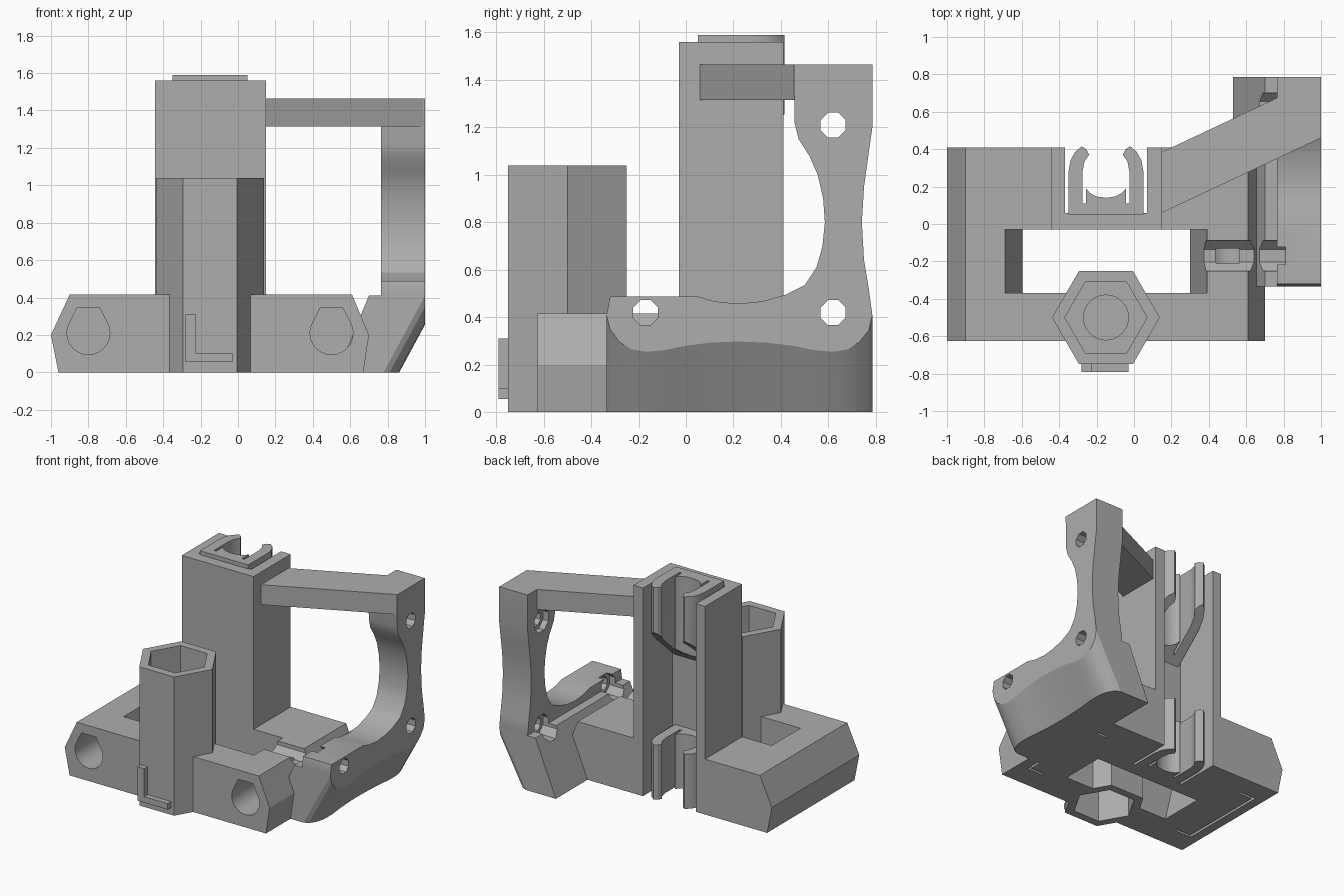
import bpy, bmesh, math
from mathutils import Vector

if "Cube" in bpy.data.objects:
    bpy.data.objects.remove(bpy.data.objects["Cube"])

grey = bpy.data.materials.new("plain_grey")
grey.use_nodes = True
COLOR = (0.42, 0.42, 0.42, 1)
grey.diffuse_color = COLOR
grey.node_tree.nodes["Principled BSDF"].inputs["Base Color"].default_value = COLOR

CX = -0.15          # centre line of the towers
AXES = {"x": lambda a, b, t: (t, a, b),
        "y": lambda a, b, t: (a, t, b),
        "z": lambda a, b, t: (a, b, t)}


def loft(name, rings):
    """Skin a row of equal-length rings and cap both ends."""
    bm = bmesh.new()
    rows = [[bm.verts.new(p) for p in ring] for ring in rings]
    n = len(rows[0])
    for a, b in zip(rows, rows[1:]):
        for i in range(n):
            j = (i + 1) % n
            bm.faces.new((a[i], a[j], b[j], b[i]))
    bm.faces.new(rows[0])
    bm.faces.new(rows[-1])
    bmesh.ops.recalc_face_normals(bm, faces=bm.faces)
    mesh = bpy.data.meshes.new(name)
    bm.to_mesh(mesh)
    bm.free()
    mesh.materials.append(grey)
    obj = bpy.data.objects.new(name, mesh)
    bpy.context.collection.objects.link(obj)
    return obj


def prism(name, axis, profile, start, end):
    put = AXES[axis]
    return loft(name, [[put(a, b, t) for a, b in profile] for t in (start, end)])


def box(name, x0, x1, y0, y1, z0, z1):
    return prism(name, "z", [(x0, y0), (x1, y0), (x1, y1), (x0, y1)], z0, z1)


def ngon(ca, cb, r, sides, turn=0.0):
    angles = [math.tau * (i + turn) / sides for i in range(sides)]
    return [(ca + r * math.cos(t), cb + r * math.sin(t)) for t in angles]


def cut(obj, cutters):
    for c in cutters:
        m = obj.modifiers.new("cut", "BOOLEAN")
        m.operation, m.solver, m.object = "DIFFERENCE", "EXACT", c
    dg = bpy.context.evaluated_depsgraph_get()
    mesh = bpy.data.meshes.new_from_object(obj.evaluated_get(dg))
    obj.modifiers.clear()
    obj.data = mesh


def smooth(obj, degrees=30):
    bpy.ops.object.select_all(action="DESELECT")
    obj.select_set(True)
    bpy.context.view_layer.objects.active = obj
    bpy.ops.object.shade_smooth_by_angle(angle=math.radians(degrees))


# Carriage base with rod holes, belt opening and clip channel
base = prism("carriage_base", "y", [(-0.96, 0), (-1, 0.2), (-0.9, 0.415), (0.61, 0.415),
                                    (0.7, 0.2), (0.67, 0)], -0.625, 0.41)
opening = prism("opening_cutter", "y", [(-0.572, -0.1), (-0.713, 0.515), (0.413, 0.515),
                                        (0.277, -0.1)], -0.37, -0.03)
channel = box("channel_cutter", CX - 0.22, CX + 0.22, 0.06, 0.6, -0.1, 2)
rod_cutters = []
for x in (-0.8, 0.5):
    arc = [(x + 0.115 * math.cos(t), 0.21 + 0.115 * math.sin(t))
           for t in (math.radians(150 + 240 * i / 16) for i in range(17))]
    teardrop = arc + [(x + 0.06, 0.345), (x - 0.06, 0.345)]
    rod_cutters.append(prism("rod_cutter", "y", teardrop, -0.7, 0.3))

# Thin bracket-shaped slots in the underside
slot_cutters = []
for x, side in ((-0.88, 1), (0.58, -1)):
    slot_cutters.append(box("slot_cutter", x - 0.01, x + 0.01, -0.45, 0.25, -0.1, 0.06))
    for y in (-0.45, 0.23):
        a, b = sorted((x, x + side * 0.13))
        slot_cutters.append(box("slot_cutter", a, b, y, y + 0.02, -0.1, 0.06))

# Hexagonal tower with stepped pocket
hex_tower = prism("hex_tower", "z", ngon(CX, -0.5, 0.288, 6), 0, 1.04)
top_pocket = prism("pocket_cutter", "z", ngon(CX, -0.5, 0.22, 6), 0.5, 1.2)
round_pocket = prism("round_cutter", "z", ngon(CX, -0.5, 0.12, 32), 0.42, 0.6)
low_pocket = prism("low_pocket_cutter", "z", ngon(CX, -0.5, 0.22, 6), -0.1, 0.25)
cut(hex_tower, [top_pocket, round_pocket, low_pocket])

# Raised corner mark on the tower front
prism("corner_mark", "y", [(-0.28, 0.055), (-0.03, 0.055), (-0.03, 0.1), (-0.225, 0.1),
                           (-0.225, 0.31), (-0.28, 0.31)], -0.79, -0.745)

# Tall channel tower
tall_tower = box("tall_tower", CX - 0.295, CX + 0.3, -0.03, 0.41, 0.2, 1.56)
cut(tall_tower, [channel])

# Spring clips: half profile mirrored about the tower centre
half = [(0.2, 0.05), (0.2, 0.28), (0.19, 0.34), (0.165, 0.385), (0.13, 0.415), (0.105, 0.4),
        (0.09, 0.37), (0.115, 0.335), (0.125, 0.28), (0.125, 0.11), (0.107, 0.11),
        (0.107, 0.19), (0.085, 0.165), (0.05, 0.147), (0, 0.14)]
profile = [(CX + a, b) for a, b in half] + [(CX - a, b) for a, b in reversed(half[:-1])]
smooth(prism("lower_clip", "z", profile, 0, 0.41))
upper_clip = prism("upper_clip", "z", profile, 1.25, 1.59)
for v in upper_clip.data.vertices:
    if v.co.z < 1.4:
        v.co.z -= (0.41 - v.co.y) * 0.9
smooth(upper_clip)

# Diagonal beam to the fan plate
prism("diagonal_beam", "z", [(0.1, 0.037), (0.15, 0.06), (1, 0.46), (1, 0.785),
                             (0.15, 0.385), (0.1, 0.361)], 1.315, 1.465)

# Fan plate outline, lower edge shared with the slanted foot
lower_edge = [(-0.335, 0.41), (-0.32, 0.35), (-0.28, 0.295), (-0.23, 0.265), (-0.17, 0.255),
              (-0.1, 0.26), (0, 0.28), (0.1, 0.293), (0.22, 0.298), (0.34, 0.293),
              (0.45, 0.28), (0.55, 0.26), (0.62, 0.255), (0.68, 0.265), (0.73, 0.295),
              (0.77, 0.345), (0.785, 0.41)]
outer_edge = [(0.77, 0.52), (0.75, 0.64), (0.741, 0.8), (0.75, 0.95), (0.768, 1.08),
              (0.785, 1.2), (0.785, 1.465), (0.455, 1.465)]
inner_edge = [(0.457, 1.22), (0.475, 1.15), (0.52, 1.08), (0.555, 1.0), (0.578, 0.9),
              (0.585, 0.8), (0.575, 0.7), (0.55, 0.61), (0.5, 0.535), (0.42, 0.495),
              (0.32, 0.467), (0.22, 0.457), (0.12, 0.467), (0.05, 0.488), (-0.32, 0.488)]
fan_plate = prism("fan_plate", "x", lower_edge + outer_edge + inner_edge, 0.765, 1)
foot = loft("slanted_foot", [[(1, y, z), (1 - 0.54 * z, y, 0), (0.53, y, 0),
                              (0.7, y, 0.41), (0.765, y, 0.41)] for y, z in lower_edge])

# Screw holes and screw head recesses
holes, recesses = [], []
for y, z, start in ((-0.17, 0.42, 0.36), (0.62, 0.42, 0.6), (0.62, 1.21, 0.7)):
    holes.append(prism("hole_cutter", "x", ngon(y, z, 0.057, 8, 0.5), 0.5, 1.1))
    recesses.append(prism("recess_cutter", "x", ngon(y, z, 0.088, 8, 0.5), start, 0.81))

cut(fan_plate, holes + recesses)
cut(foot, holes[:2] + recesses[:2])
cut(base, [opening, channel, low_pocket, recesses[0]] + rod_cutters + slot_cutters)
for part in (fan_plate, foot, base, hex_tower):
    smooth(part, 25)

# Remove the helper solids
for obj in list(bpy.data.objects):
    if "_cutter" in obj.name:
        bpy.data.objects.remove(obj)
